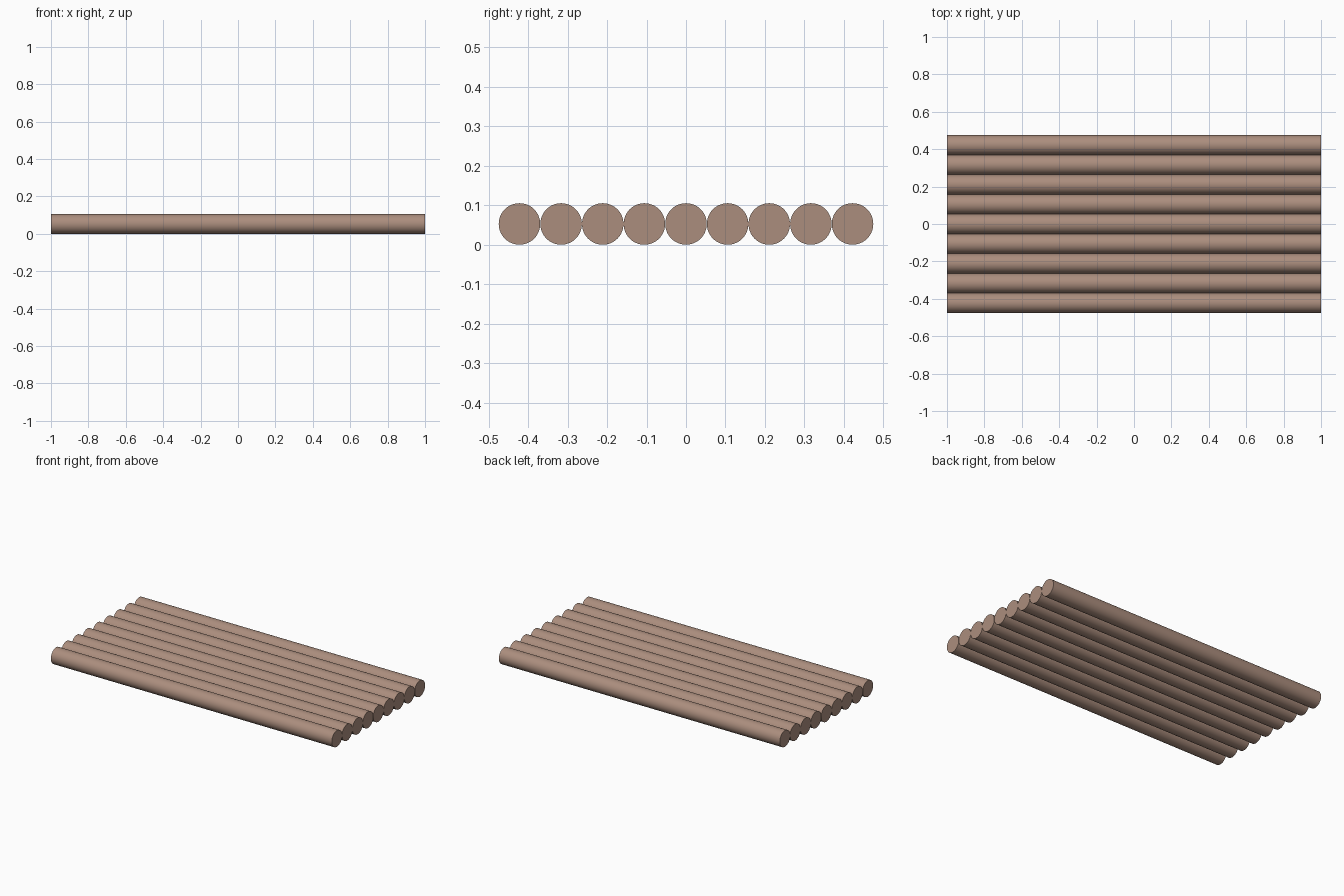
import bpy
import math

if "Cube" in bpy.data.objects:
    bpy.data.objects.remove(bpy.data.objects["Cube"])

COUNT = 9          # logs side by side
RADIUS = 0.0526
SPACING = 0.1055
LENGTH = 2.0

# Single bark-brown colour
wood = bpy.data.materials.new("brown_wood")
wood.diffuse_color = (0.41, 0.27, 0.208, 1.0)
wood.use_nodes = True
wood.node_tree.nodes["Principled BSDF"].inputs["Base Color"].default_value = wood.diffuse_color


def add_log(index):
    """One round log lying along x, resting on the ground."""
    y = (index - (COUNT - 1) / 2) * SPACING
    bpy.ops.mesh.primitive_cylinder_add(
        vertices=48, radius=RADIUS, depth=LENGTH,
        location=(0, y, RADIUS), rotation=(0, math.pi / 2, 0))
    log = bpy.context.object
    log.name = f"log_{index + 1}"
    log.data.materials.append(wood)
    bpy.ops.object.shade_smooth_by_angle(angle=math.radians(30))


# Row of logs forming the raft deck
for i in range(COUNT):
    add_log(i)
